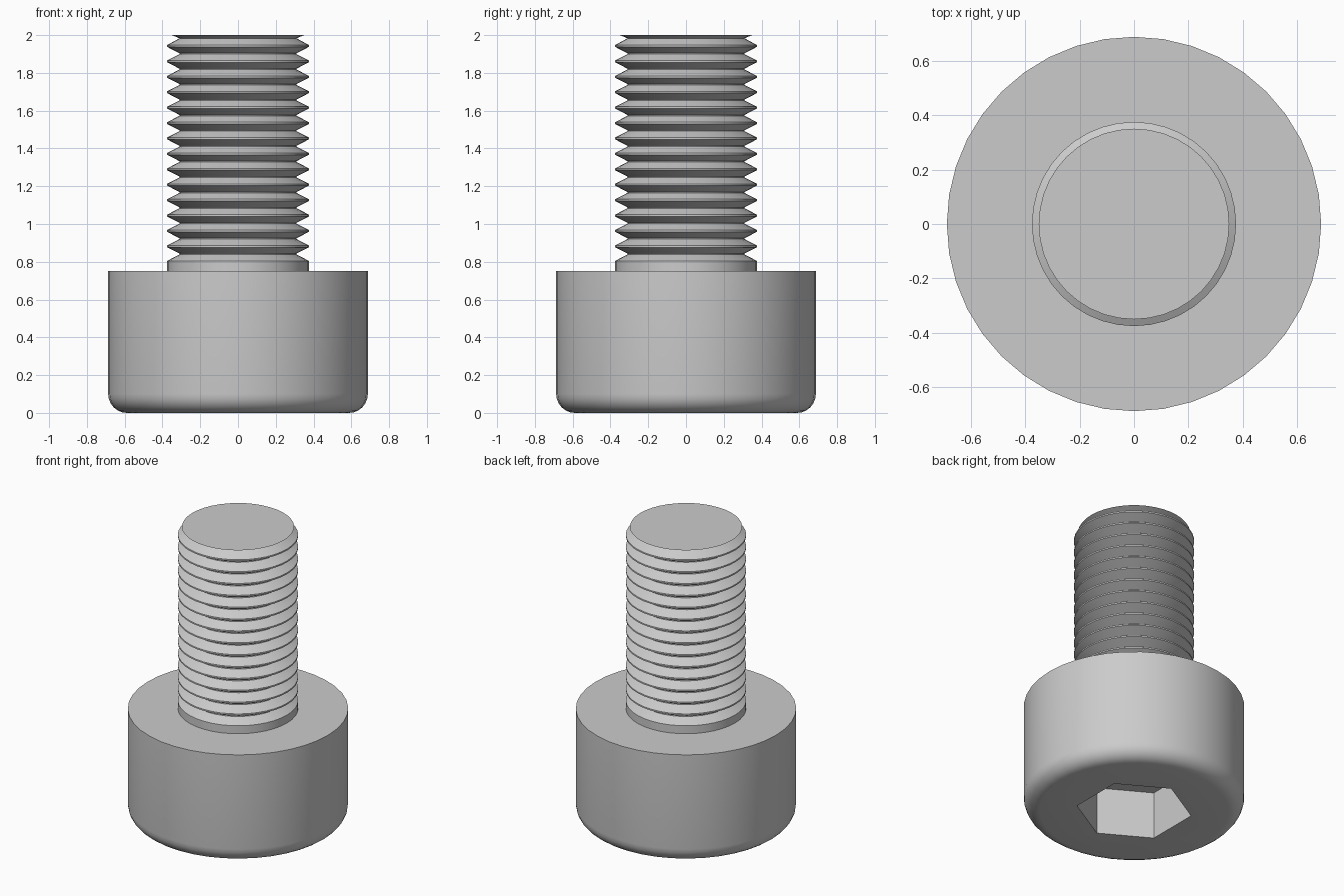
import bpy, bmesh
from math import sin, cos, pi, radians

if "Cube" in bpy.data.objects:
    bpy.data.objects.remove(bpy.data.objects["Cube"])

STEEL = (0.6, 0.6, 0.6, 1)
steel = bpy.data.materials.new("steel grey")
steel.use_nodes = True
steel.diffuse_color = STEEL
steel.node_tree.nodes["Principled BSDF"].inputs["Base Color"].default_value = STEEL

SHANK_R, ROOT_R, HEAD_R, HEAD_H = 0.375, 0.31, 0.6875, 0.75


def ring(bm, radius, z, sides, turn=0.0):
    return [bm.verts.new((radius * cos(turn + 2 * pi * i / sides),
                          radius * sin(turn + 2 * pi * i / sides), z))
            for i in range(sides)]


def skin(bm, rings):
    """Join neighbouring rings with quads."""
    for low, high in zip(rings, rings[1:]):
        n = len(low)
        for i in range(n):
            j = (i + 1) % n
            bm.faces.new((low[i], low[j], high[j], high[i]))


def loop_edges(bm, verts):
    return [bm.edges.get((a, b)) for a, b in zip(verts, verts[1:] + verts[:1])]


def finish(bm, name):
    bmesh.ops.recalc_face_normals(bm, faces=bm.faces)
    mesh = bpy.data.meshes.new(name)
    bm.to_mesh(mesh)
    bm.free()
    mesh.materials.append(steel)
    obj = bpy.data.objects.new(name, mesh)
    bpy.context.collection.objects.link(obj)
    bpy.ops.object.select_all(action="DESELECT")
    obj.select_set(True)
    bpy.context.view_layer.objects.active = obj
    bpy.ops.object.shade_smooth_by_angle(angle=radians(30))


# Cylindrical head with a rounded lower edge and a hexagonal socket
bm = bmesh.new()
FILLET, STEPS, SIDES = 0.1, 6, 40
profile = []
for k in range(STEPS + 1):
    a = pi / 2 * k / STEPS
    profile.append((HEAD_R - FILLET + FILLET * sin(a), FILLET - FILLET * cos(a)))
profile += [(HEAD_R, HEAD_H), (SHANK_R, HEAD_H)]
body = [ring(bm, r, z, SIDES) for r, z in profile]
skin(bm, body)
socket = [ring(bm, 0.361, z, 6, pi / 6) for z in (0, 0.325)]
skin(bm, socket)
bm.faces.new(socket[1])
bmesh.ops.triangle_fill(bm, use_beauty=True, normal=(0, 0, -1),
                        edges=loop_edges(bm, body[0]) + loop_edges(bm, socket[0]))
finish(bm, "socket_head")

# Shank with a plain collar and evenly spaced thread ridges
bm = bmesh.new()
PITCH, FLAT, RIDGES, COLLAR_Z = 0.0816, 0.005, 14, 0.80
profile = [(SHANK_R, HEAD_H), (SHANK_R, COLLAR_Z + FLAT)]
for k in range(1, RIDGES + 1):
    crest = COLLAR_Z + k * PITCH
    root = crest - PITCH / 2
    profile += [(ROOT_R, root - FLAT / 2), (ROOT_R, root + FLAT / 2),
                (SHANK_R, crest - FLAT), (SHANK_R, crest + FLAT)]
profile += [(ROOT_R, crest + PITCH / 2), (0.35, 2.0)]
rings = [ring(bm, r, z, SIDES) for r, z in profile]
skin(bm, rings)
bm.faces.new(rings[-1])
finish(bm, "threaded_shank")
